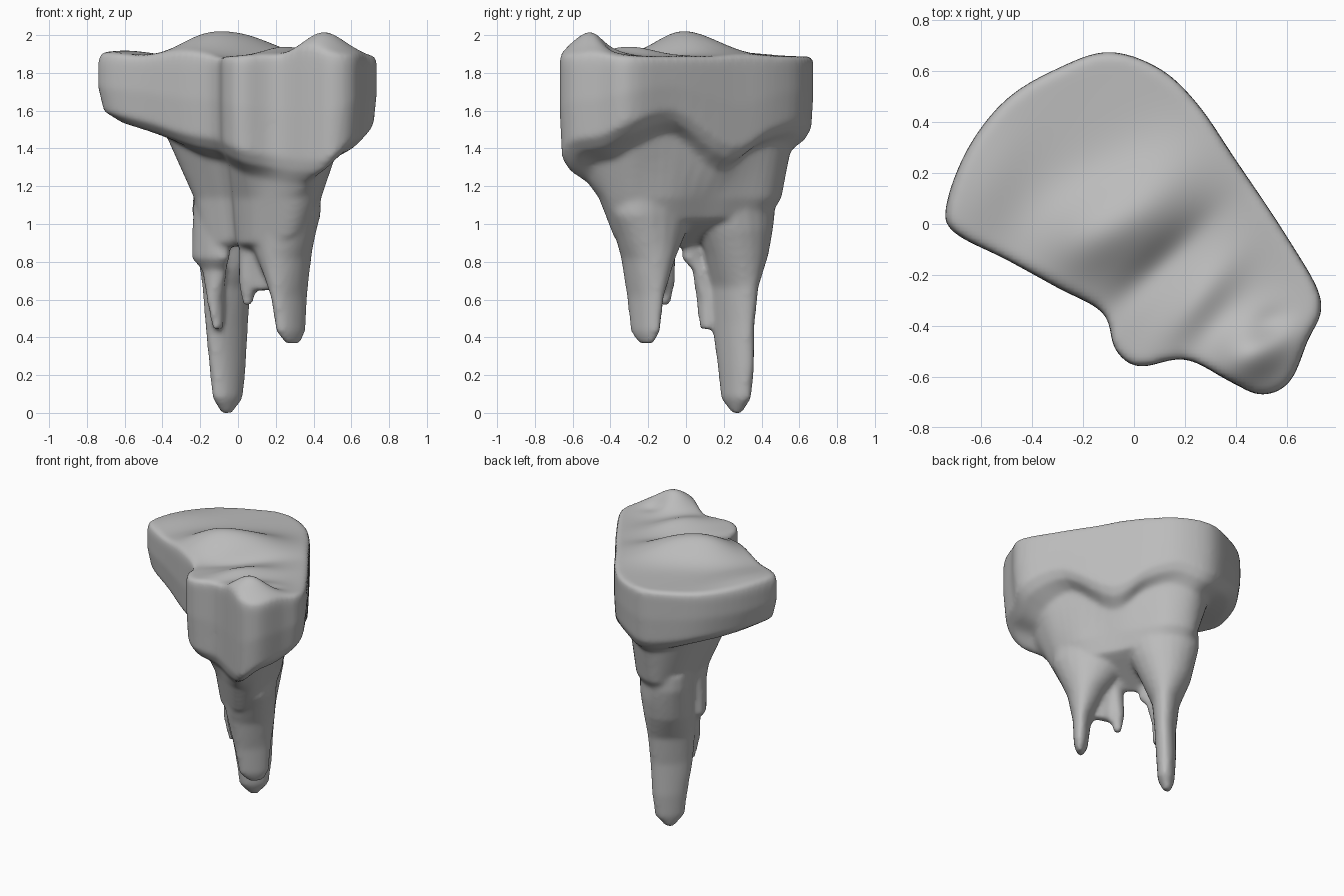
import bpy, bmesh, math
from mathutils import Vector

cube = bpy.data.objects.get("Cube")
if cube:
    bpy.data.objects.remove(cube, do_unlink=True)

mat = bpy.data.materials.new("bone grey")
mat.use_nodes = True
GREY = (0.5, 0.5, 0.5, 1)
mat.diffuse_color = GREY
mat.node_tree.nodes["Principled BSDF"].inputs["Base Color"].default_value = GREY

# Crown outline: x, y and the height of the crown's lower rim
CROWN = [(-.735, .08, 1.55), (-.71, -.03, 1.54), (-.5, -.14, 1.49), (-.3, -.25, 1.43),
         (-.12, -.35, 1.4), (-.075, -.49, 1.38), (.02, -.56, 1.34), (.2, -.53, 1.31),
         (.38, -.62, 1.29), (.5, -.67, 1.3), (.61, -.62, 1.39), (.68, -.46, 1.42),
         (.735, -.3, 1.49), (.6, -.05, 1.55), (.4, .25, 1.36), (.25, .47, 1.46),
         (.1, .61, 1.5), (-.1, .675, 1.46), (-.3, .61, 1.48), (-.5, .49, 1.52), (-.65, .3, 1.54)]
# Neck outline, point for point below the crown
NECK = [(-.23, .15), (-.23, .08), (-.2, .02), (-.12, -.05), (-.04, -.12), (-.02, -.22),
        (.05, -.33), (.15, -.4), (.25, -.45), (.33, -.46), (.4, -.42), (.43, -.34),
        (.44, -.25), (.4, -.08), (.28, .12), (.2, .27), (.1, .43), (-.02, .5),
        (-.12, .49), (-.2, .38), (-.23, .25)]


def rounded(points, steps=4):
    """Closed smooth curve through the points."""
    pts = [Vector(p) for p in points]
    n, out = len(pts), []
    for i in range(n):
        a, b, c, d = (pts[(i + k - 1) % n] for k in range(4))
        for s in range(steps):
            t = s / steps
            out.append(b + (c - a) * (t / 2)
                       + (a * 2 - b * 5 + c * 4 - d) * (t * t / 2)
                       + (b * 3 - a - c * 3 + d) * (t ** 3 / 2))
    return out


crown_line, neck_line = rounded(CROWN), rounded([(x, y, 0) for x, y in NECK])


def loft(bm, rings):
    """Skin a stack of equal rings and close both ends."""
    rows = [[bm.verts.new(p) for p in ring] for ring in rings]
    n = len(rows[0])
    for a, b in zip(rows, rows[1:]):
        for i in range(n):
            j = (i + 1) % n
            bm.faces.new((a[i], a[j], b[j], b[i]))
    for row in (rows[0], rows[-1]):
        centre = bm.verts.new(sum((v.co for v in row), Vector()) / n)
        for i in range(n):
            bm.faces.new((row[i], row[(i + 1) % n], centre))


def body_ring(blend, height):
    """Ring between crown and neck; height is a rule on the rim height."""
    return [Vector((*c.xy.lerp(n.xy, blend), height(c.z)))
            for c, n in zip(crown_line, neck_line)]


def neck_end(shrink, drop):
    """Tapered lower neck ring, hanging lower on the wing side."""
    ring = []
    for p in neck_line:
        q = p.lerp(Vector((.08, 0, 0)), shrink)
        q.z = .87 + .3 * (p.x * .8 + p.y * .55) + drop
        ring.append(q)
    return ring


def root(bm, sections, turn=math.pi / 4, sides=20):
    """Tapered root from (x, y, z, half width, half depth) sections."""
    c, s = math.cos(turn), math.sin(turn)
    rings = []
    for x, y, z, w, d in sections:
        ring = []
        for k in range(sides):
            a = math.tau * k / sides
            u, v = w * math.cos(a), d * math.sin(a)
            ring.append((x + u * c - v * s, y + u * s + v * c, z))
        rings.append(ring)
    loft(bm, rings)


bm = bmesh.new()

# Crown, underside and neck
loft(bm, [neck_end(.4, .02),
          neck_end(.17, .05),
          body_ring(1, lambda r: 1.12),
          body_ring(.7, lambda r: r - .09),
          body_ring(.25, lambda r: r - .03),
          body_ring(.06, lambda r: r + .03),
          body_ring(0, lambda r: (r + 1.87) / 2),
          body_ring(0, lambda r: 1.83),
          body_ring(.03, lambda r: 1.87)])

# Front root, a flattened blade that flares into the neck
root(bm, [(.29, -.21, .35, .05, .02), (.28, -.215, .41, .1, .045),
          (.27, -.215, .6, .125, .06), (.245, -.2, .8, .16, .125),
          (.225, -.19, .93, .175, .2), (.215, -.18, 1.03, .18, .26),
          (.22, -.17, 1.15, .17, .26)])
# Rear root, likewise flattened and the longest
root(bm, [(-.06, .27, -.02, .03, .025), (-.055, .265, .06, .1, .055),
          (-.055, .265, .22, .12, .065), (-.06, .25, .45, .145, .07),
          (-.06, .255, .65, .16, .09), (-.05, .27, .82, .17, .165),
          (-.035, .265, .95, .18, .21), (-.03, .26, 1.05, .18, .24),
          (-.03, .26, 1.15, .17, .24)])
# Side splinter hanging from the neck
root(bm, [(-.105, .1, .42, .02, .035), (-.12, .1, .58, .035, .055),
          (-.125, .1, .74, .08, .05), (-.145, .08, .8, .13, .06),
          (-.13, .09, 1.1, .13, .08)], -.8)
# Inner root wall, with a lower lobe
root(bm, [(.13, -.15, .63, .1, .03), (.13, -.15, .8, .12, .06),
          (.12, -.14, 1.1, .14, .1)], -.3)
root(bm, [(.05, -.11, .55, .025, .025), (.055, -.11, .68, .055, .05),
          (.07, -.12, .85, .07, .06), (.08, -.12, 1.05, .1, .08)])
bmesh.ops.recalc_face_normals(bm, faces=bm.faces)

mesh = bpy.data.meshes.new("tooth")
bm.to_mesh(mesh)
bm.free()
tooth = bpy.data.objects.new("tooth", mesh)
bpy.context.collection.objects.link(tooth)
bpy.ops.object.select_all(action='DESELECT')
tooth.select_set(True)
bpy.context.view_layer.objects.active = tooth

# Fuse crown and roots into one worn surface
fuse = tooth.modifiers.new("fuse", 'REMESH')
fuse.mode = 'VOXEL'
fuse.voxel_size = .016
bpy.ops.object.modifier_apply(modifier="fuse")
soften = tooth.modifiers.new("soften", 'SMOOTH')
soften.factor = .5
soften.iterations = 8
bpy.ops.object.modifier_apply(modifier="soften")


def hill(x, y, cx, cy, long, wide, turn):
    """Smooth elongated mound."""
    c, s = math.cos(turn), math.sin(turn)
    u, v = (x - cx) * c + (y - cy) * s, (y - cy) * c - (x - cx) * s
    return math.exp(-(u / long) ** 2 - (v / wide) ** 2)


# Chewing surface: central ridge, front cusp with a pit, raised wing edge
for v in tooth.data.vertices:
    x, y, z = v.co
    if z > 1.8:
        rise = (.105 * hill(x, y, .02, .04, .28, .17, .75)
                + .07 * hill(x, y, -.2, -.04, .2, .15, .75)
                + .13 * hill(x, y, .46, -.5, .17, .12, .6)
                + .05 * hill(x, y, .25, -.3, .22, .09, .9)
                - .04 * hill(x, y, .52, -.4, .09, .06, .5)
                - .03 * hill(x, y, .1, -.16, .25, .07, .75)
                + .03 * hill(x, y, -.6, .15, .3, .15, 1.1))
        v.co.z += rise * min(1, (z - 1.8) / .06)

# Stand the root tip on the ground
low = min(v.co.z for v in tooth.data.vertices)
for v in tooth.data.vertices:
    v.co.z -= low

tooth.data.materials.clear()
tooth.data.materials.append(mat)
bpy.ops.object.shade_smooth()
